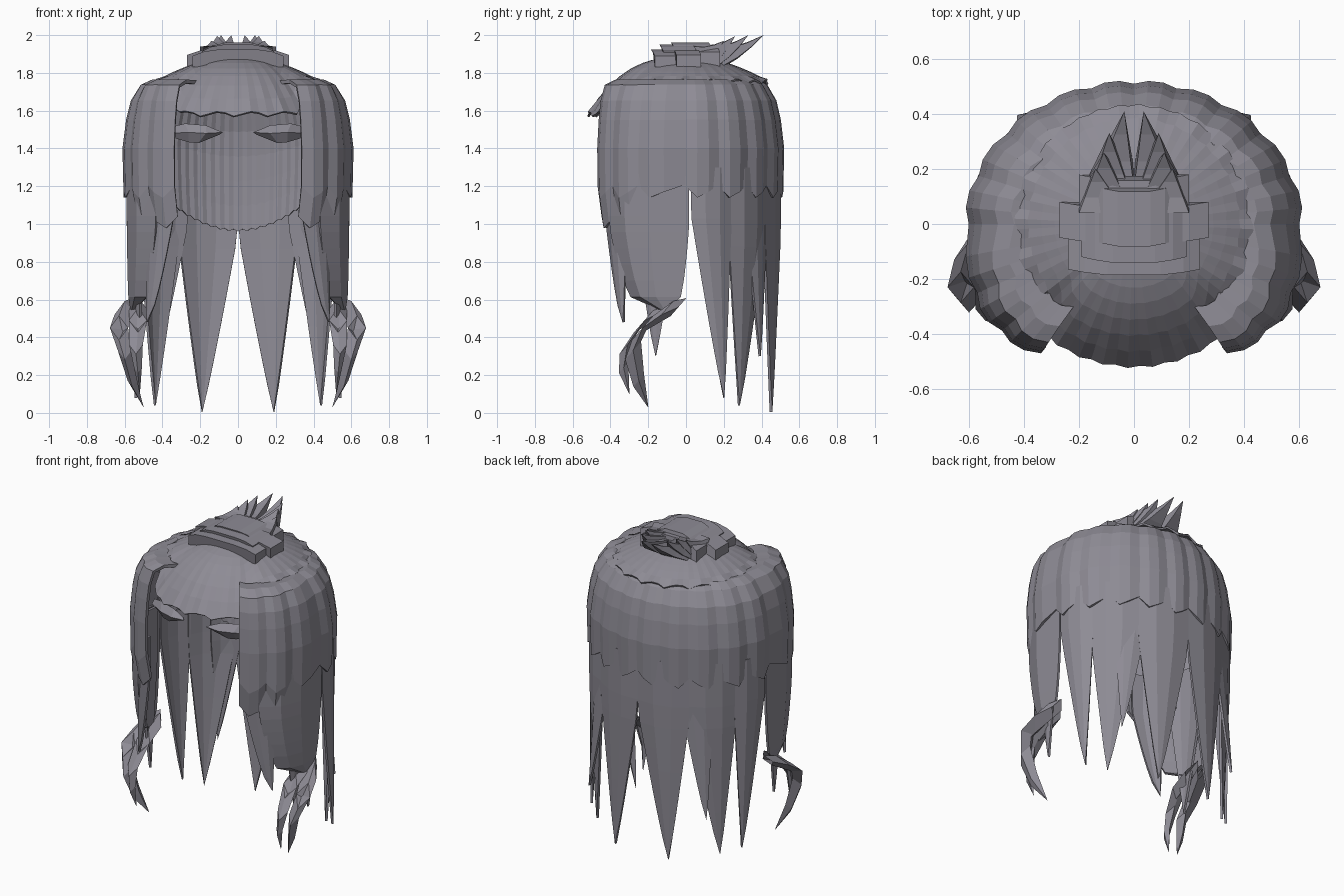
import bpy, bmesh
from math import sin, cos, pi, radians, exp
from mathutils import Vector

cube = bpy.data.objects.get("Cube")
if cube:
    bpy.data.objects.remove(cube)

mat = bpy.data.materials.new("ash grey hair")
mat.use_nodes = True
GREY = (0.27, 0.26, 0.30, 1)
mat.diffuse_color = GREY
mat.node_tree.nodes["Principled BSDF"].inputs["Base Color"].default_value = GREY


def finish(name, bm, mirror=True, thick=0.0):
    bmesh.ops.remove_doubles(bm, verts=bm.verts, dist=0.0005)
    bmesh.ops.recalc_face_normals(bm, faces=bm.faces)
    me = bpy.data.meshes.new(name)
    bm.to_mesh(me)
    bm.free()
    me.materials.append(mat)
    ob = bpy.data.objects.new(name, me)
    bpy.context.collection.objects.link(ob)
    if thick:
        mod = ob.modifiers.new("thickness", 'SOLIDIFY')
        mod.thickness = thick
        mod.offset = 0
    if mirror:
        mod = ob.modifiers.new("mirror", 'MIRROR')
        mod.use_mirror_merge = False
    return ob


def sheet(name, rows, mirror=True, thick=0.02, closed=False):
    """Skin a grid of points."""
    bm = bmesh.new()
    vs = [[bm.verts.new(p) for p in r] for r in rows]
    n = len(rows[0])
    for r0, r1 in zip(vs, vs[1:]):
        for i in range(n if closed else n - 1):
            j = (i + 1) % n
            bm.faces.new((r0[i], r0[j], r1[j], r1[i]))
    return finish(name, bm, mirror, thick)


def mix(a, b, t):
    return a + (b - a) * t


def ring(a, z, s=1.0):
    """Point on the head outline; a in degrees, 0 = front, 180 = back."""
    c, d = cos(radians(a)), sin(radians(a))
    e = 0.714 if c > 0 else 1.0
    y = -0.51 * abs(c) ** e * (1 if c > 0 else -1)
    return Vector((0.603 * max(d, 0) ** e * s, y * s, z))


# Upper tier: broad locks around the sides and back
PROFILE = [(1.75, .66), (1.755, .74), (1.73, .83), (1.65, .92),
           (1.55, .965), (1.4, 1.0), (1.2, .99)]
BULGE = [-.02, .004, .004, -.02]
HEM = [0, -.06, -.03, .01]
cuts = [27, 47, 68, 90, 110, 130, 148, 165, 180]
for k, (a0, a1) in enumerate(zip(cuts, cuts[1:])):
    angles = [mix(a0, a1, j / 3) for j in range(4)]
    rows = []
    for i, (z, s) in enumerate(PROFILE):
        row = []
        for a, b, h in zip(angles, BULGE, HEM):
            f = s + (1 - s) * .6 * max(0, cos(radians(a))) * min(1, i / 2)
            row.append(ring(a, z + (h if i == 6 else 0), f + b))
        rows.append(row)
    if k < 2:  # front locks hang lower
        rows.append([ring(a, 1.04 + h, .95 + b) for a, b, h in zip(angles, BULGE, HEM)])
    sheet("upper_lock_%d" % (k + 1), rows)


# Lower tier: long strands narrowing to a point
def strand(name, a0, a1, tip, top=1.3, full=.95, power=.9, inset=.985):
    tip = Vector(tip)
    rows = []
    for i in range(10):
        z = mix(top, tip.z, i / 9)
        w = min(1, max(0, (z - tip.z) / (full - tip.z))) ** power
        row = []
        for j in range(4):
            p = ring(mix(a0, a1, j / 3), z, inset + BULGE[j])
            row.append(Vector((tip.x, tip.y, z)).lerp(p, w))
        rows.append(row)
    sheet(name, rows, thick=.015)


strand("back_strand", 147, 180, (.19, .45, .005))
strand("back_side_strand", 117, 148, (.44, .28, .04))
strand("short_back_strand", 132, 152, (.42, .39, .30), full=1.0, inset=.96)
strand("side_strand", 93, 119, (.54, .20, .08), full=1.05)
strand("front_strand", 41, 92, (.56, -.10, .53), full=1.0, power=.28)
strand("inner_front_strand", 30, 55, (.48, -.33, .48), full=1.05, power=.7, inset=.94)
strand("inner_side_strand", 62, 88, (.52, -.16, .30), full=1.0, inset=.94)


# Curled ends under the front strands
def curl(name, path, radii):
    rows = []
    for p, r in zip(path, radii):
        rows.append([Vector(p) + Vector((cos(t * pi / 2) * r * .6, sin(t * pi / 2) * r * .7,
                                         sin(t * pi / 2) * r * .8)) for t in range(4)])
    sheet(name, rows, thick=0, closed=True)


curl("outer_curl", [(.56, -.04, .56), (.60, -.13, .52), (.63, -.23, .45),
                    (.60, -.28, .33), (.56, -.25, .17), (.50, -.20, .03)],
     [.06, .09, .08, .06, .04, .001])
curl("inner_curl", [(.53, -.10, .55), (.53, -.22, .49), (.54, -.31, .36),
                    (.53, -.33, .24), (.52, -.30, .10)],
     [.08, .08, .06, .035, .001])

# Ribbed lining at the back of the head
lining = []
for i in range(7):
    row = []
    for j in range(31):
        a = mix(105, 180, j / 30)
        x = sin(radians(a))
        low = .96 + .34 * x * x + (.012 if j % 2 else 0)
        s = (.68, .86, .92, .935, .93, .92, .90)[i] + (.005 if j % 2 else -.005)
        row.append(ring(a, mix(1.75, low, i / 6), s))
    lining.append(row)
sheet("inner_lining", lining, thick=.006)

# Ribbed cap that flows into the fringe
SEG = 72
cap = []
for i in range(10):
    u = i / 9
    row = []
    for j in range(SEG):
        a = (j + .5) / SEG * 2 * pi - pi
        front = 1 / (1 + exp((abs(a) - .80) * 18))  # 1 at the fringe, 0 elsewhere
        r = mix(.43, .515, front) * (1 + (.008 if j % 2 else -.008) * u)
        z = 1.88 - mix(.13, .30, front) * u ** mix(2, 2.7, front)
        if i == 9:
            z += (0, .012, .006, -.012)[j % 4]
        row.append(Vector((sin(a) * r * u, -cos(a) * r * u, z)))
    cap.append(row)
sheet("cap_and_fringe", cap, mirror=False, thick=.012, closed=True)

# Brows tucked under the fringe
brow = [[(.10, -.42, 1.49), (.17, -.41, 1.52), (.28, -.38, 1.53), (.36, -.34, 1.51)],
        [(.08, -.44, 1.485), (.17, -.44, 1.48), (.26, -.42, 1.485), (.37, -.35, 1.48)],
        [(.10, -.42, 1.475), (.21, -.40, 1.43), (.26, -.39, 1.435), (.36, -.34, 1.465)]]
sheet("brow", brow, thick=.008)


# Flat layered knot on the crown
def knot_layer(name, w, y0, y1, low, high):
    bm = bmesh.new()
    prof = [(-w, low), (-w, high - .035), (-w * .75, high - .012), (-w * .4, high),
            (w * .4, high), (w * .75, high - .012), (w, high - .035), (w, low)]
    bow = [(1 - (x / w) ** 2) * .025 for x, z in prof]
    ends = [[bm.verts.new((x, y - b, z)) for (x, z), b in zip(prof, bow)] for y in (y0, y1)]
    bm.faces.new(ends[0])
    bm.faces.new(ends[1][::-1])
    for i in range(8):
        j = (i + 1) % 8
        bm.faces.new((ends[0][i], ends[1][i], ends[1][j], ends[0][j]))
    finish(name, bm, mirror=False)


knot_layer("knot_front", .24, -.165, -.04, 1.83, 1.925)
knot_layer("knot_middle", .27, -.05, .08, 1.83, 1.93)
knot_layer("knot_upper", .19, -.12, .06, 1.88, 1.95)
knot_layer("knot_top", .15, -.06, .14, 1.88, 1.962)
knot_layer("knot_back", .20, .05, .18, 1.82, 1.945)

# Fan of solid spikes sweeping back from the knot
TIPS = [(.14, .20, 1.97), (.11, .26, 1.995), (.09, .33, 2.0), (.035, .41, 2.0)]
for k, tip in enumerate(TIPS):
    tip = Vector(tip)
    x0, x1 = mix(.03, 0, k / 3), mix(.20, .15, k / 3)
    y, z = mix(.07, .16, k / 3), mix(1.94, 1.91, k / 3)
    base = [Vector(p) for p in ((x0, y - .03, z + .01), (x1, y - .03, z),
                                (x1, y + .04, 1.84), (x0, y + .04, 1.83))]
    rows = []
    for s in (0, .35, .7, 1):
        sag = Vector((0, 0, -.06 * s * (1 - s)))
        rows.append([b.lerp(tip, s) + sag for b in base])
    sheet("spike_%d" % (k + 1), rows, thick=0, closed=True)
